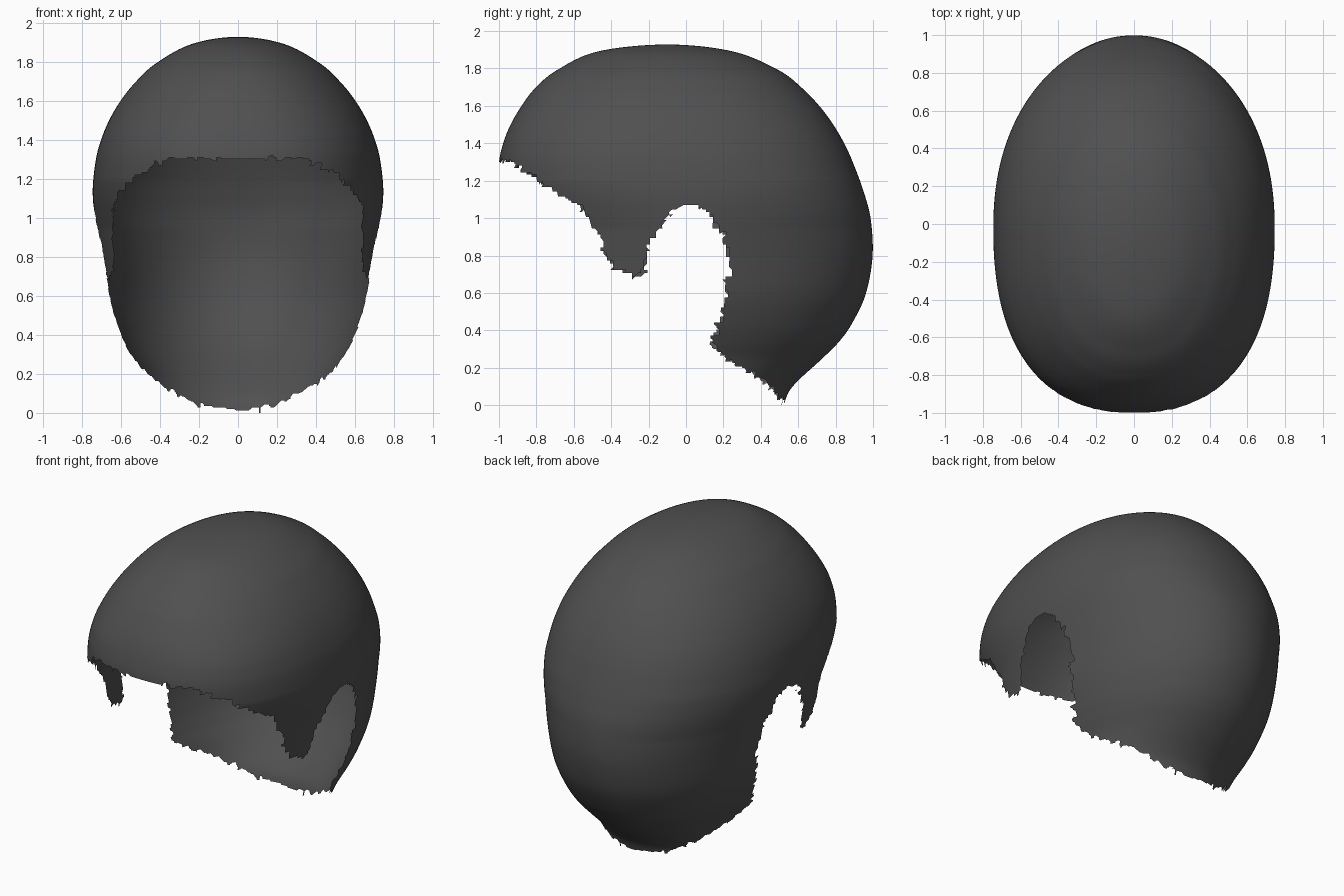
import bpy, bmesh, math
from mathutils import Vector, noise

if "Cube" in bpy.data.objects:
    bpy.data.objects.remove(bpy.data.objects["Cube"])

# Horizontal rings of the head form: z, half width, front y, back y
rings = [
    (0.00, .50, -.55, .52), (0.08, .50, -.58, .55), (0.15, .505, -.62, .61),
    (0.25, .53, -.70, .72), (0.35, .58, -.80, .82), (0.45, .625, -.88, .89),
    (0.60, .672, -.96, .96), (0.80, .702, -1.0, .997), (1.00, .733, -1.0, .988),
    (1.15, .745, -1.0, .95), (1.30, .73, -1.0, .895), (1.40, .705, -.98, .85),
    (1.50, .665, -.942, .793), (1.60, .608, -.885, .72), (1.70, .53, -.81, .625),
    (1.80, .422, -.69, .495), (1.90, .237, -.47, .25), (1.937, 0, -.10, -.10),
]
# Hairline in side view (y, z), closed far below to mark the removed area
hairline = [
    (-2, 1.305), (-.93, 1.305), (-.83, 1.23), (-.75, 1.17), (-.60, 1.09), (-.52, 1.0),
    (-.46, .89), (-.40, .735), (-.33, .71), (-.26, .68), (-.21, .73), (-.20, .85),
    (-.16, .93), (-.10, 1.01), (-.03, 1.07), (.05, 1.07), (.13, 1.01), (.20, .89),
    (.22, .75), (.21, .60), (.17, .45), (.12, .34), (.20, .265), (.30, .215),
    (.45, .105), (.52, .015), (2, .015), (2, -1), (-2, -1),
]
SEG, STEPS = 360, 12


def catmull(a, b, c, d, t):
    return tuple(.5 * (2*q + (r-p)*t + (2*p-5*q+4*r-s)*t*t + (3*q-p-3*r+s)*t**3)
                 for p, q, r, s in zip(a, b, c, d))


def removed(y, z):
    inside = False
    for (y1, z1), (y2, z2) in zip(hairline, hairline[1:] + hairline[:1]):
        if (z1 > z) != (z2 > z) and y < y1 + (z - z1) / (z2 - z1) * (y2 - y1):
            inside = not inside
    return inside


def ring_point(ring, a):
    z, w, f, b = ring
    s, c = math.sin(a), math.cos(a)
    # squarer forehead above the temples, slightly squarer back
    rise = min(max((z - .95) / .25, 0), 1) * min(max((1.937 - z) / .5, 0), 1)
    e = 2 / (2 + .38 * rise) if c < 0 else 2 / (2.05 + .15 * rise)
    x = w * math.copysign(abs(s) ** e, s)
    y = (f + b) / 2 + (b - f) / 2 * math.copysign(abs(c) ** e, c)
    return Vector((x, y, z))


# Smooth interpolation, with mirrored end ring so the crown is rounded
z, w, f, b = rings[-2]
ctrl = [rings[0]] + rings + [(z, -w, b, f)]
fine = [catmull(*ctrl[i:i+4], k / STEPS)
        for i in range(len(rings) - 1) for k in range(STEPS)] + [rings[-1]]

# Loft the hair surface
bm = bmesh.new()
loops = [[bm.verts.new(ring_point(r, 2 * math.pi * j / SEG)) for j in range(SEG)]
         for r in fine]
for lo, hi in zip(loops, loops[1:]):
    for j in range(SEG):
        k = (j + 1) % SEG
        bm.faces.new((lo[k], lo[j], hi[j], hi[k]))
bmesh.ops.remove_doubles(bm, verts=bm.verts, dist=0.0002)
bmesh.ops.triangulate(bm, faces=bm.faces)

# Trim along the hairline with a ragged edge
cut = []
for v in bm.verts:
    n = noise.noise(v.co * 26) * .035
    m = noise.noise(v.co * 26 + Vector((9, 4, 7))) * .035
    if removed(v.co.y + n, v.co.z + m):
        cut.append(v)
bmesh.ops.delete(bm, geom=cut, context='VERTS')
# Drop stray islands left by the ragged trim
top = max(bm.verts, key=lambda v: v.co.z)
keep, stack = {top}, [top]
while stack:
    for e in stack.pop().link_edges:
        for v in e.verts:
            if v not in keep:
                keep.add(v)
                stack.append(v)
bmesh.ops.delete(bm, geom=[v for v in bm.verts if v not in keep], context='VERTS')

bmesh.ops.recalc_face_normals(bm, faces=bm.faces)
crown = max(bm.faces, key=lambda p: p.calc_center_median().z)
if crown.normal.z < 0:
    bmesh.ops.reverse_faces(bm, faces=bm.faces)
for p in bm.faces:
    p.smooth = True

# Rest on the ground
low = min(v.co.z for v in bm.verts)
bmesh.ops.translate(bm, verts=bm.verts, vec=(0, 0, -low))

mesh = bpy.data.meshes.new("hair_cap")
bm.to_mesh(mesh)
bm.free()
hair = bpy.data.objects.new("hair_cap", mesh)
bpy.context.collection.objects.link(hair)

mat = bpy.data.materials.new("dark_hair")
mat.diffuse_color = (.08, .08, .08, 1)
mat.use_nodes = True
mat.node_tree.nodes["Principled BSDF"].inputs["Base Color"].default_value = mat.diffuse_color
mesh.materials.append(mat)
